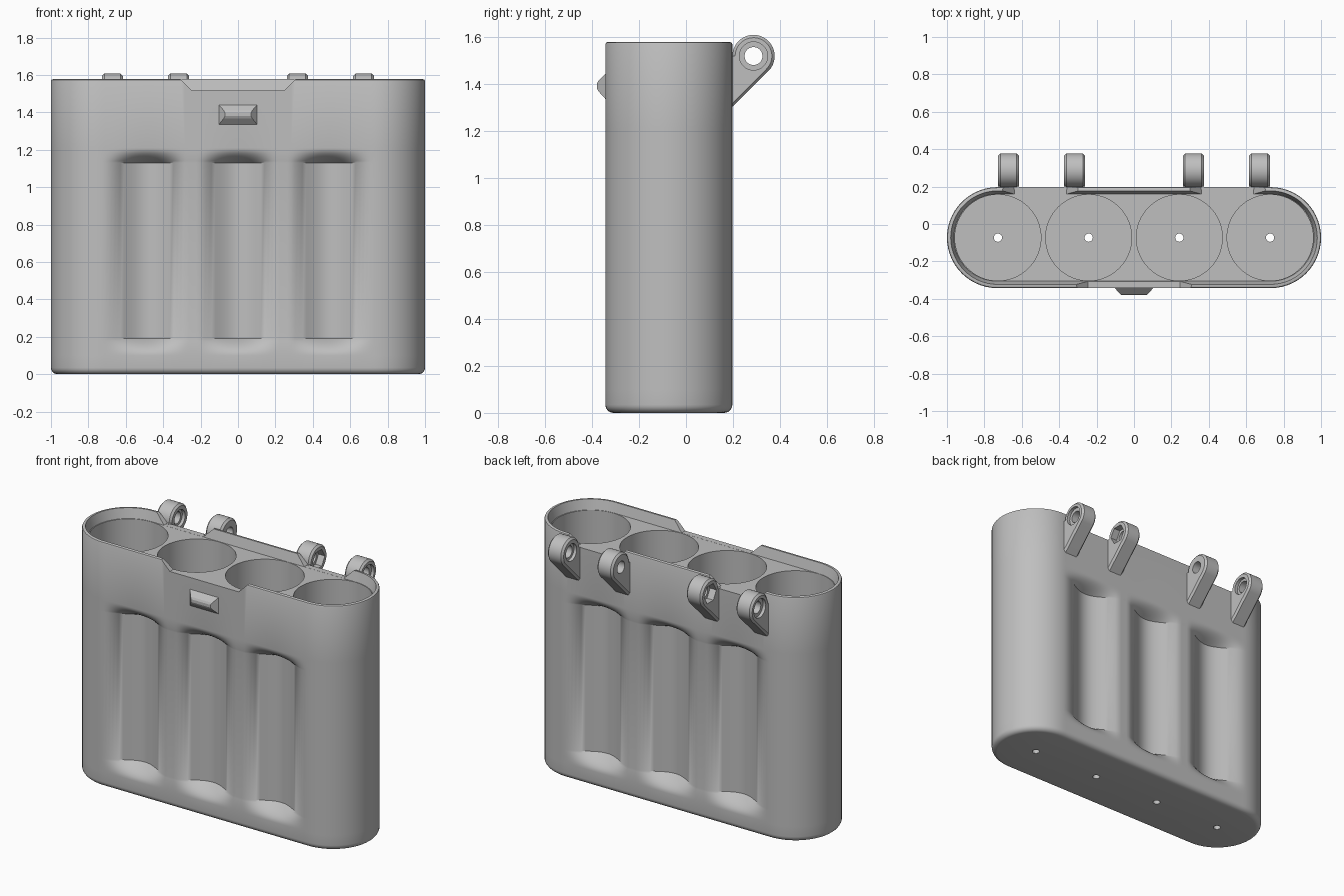
import bpy, bmesh
from math import sin, cos, pi, radians

if "Cube" in bpy.data.objects:
    bpy.data.objects.remove(bpy.data.objects["Cube"], do_unlink=True)

grey = bpy.data.materials.new("light grey plastic")
grey.use_nodes = True
colour = (0.52, 0.52, 0.52, 1)
grey.diffuse_color = colour
grey.node_tree.nodes["Principled BSDF"].inputs["Base Color"].default_value = colour

CY = -0.073      # centre line of the body in y
RAD = 0.27       # radius of the rounded ends
END = 0.73       # x where the rounded ends start
PITCH = 0.485    # spacing of the wells
FLOOR, TOP = 1.515, 1.577


def loft(name, rings):
    """Skin a list of equal-sized point rings and cap both ends."""
    bm = bmesh.new()
    loops = [[bm.verts.new(p) for p in ring] for ring in rings]
    n = len(loops[0])
    for a, b in zip(loops, loops[1:]):
        for i in range(n):
            j = (i + 1) % n
            bm.faces.new((a[i], a[j], b[j], b[i]))
    bm.faces.new(loops[0])
    bm.faces.new(loops[-1])
    bmesh.ops.recalc_face_normals(bm, faces=bm.faces)
    mesh = bpy.data.meshes.new(name)
    bm.to_mesh(mesh)
    bm.free()
    mesh.materials.append(grey)
    obj = bpy.data.objects.new(name, mesh)
    bpy.context.collection.objects.link(obj)
    return obj


def activate(obj):
    bpy.ops.object.select_all(action='DESELECT')
    obj.select_set(True)
    bpy.context.view_layer.objects.active = obj


def cut(obj, cutter):
    """Subtract the cutter, then discard it."""
    cutter.hide_render = True
    activate(obj)
    mod = obj.modifiers.new("cut", 'BOOLEAN')
    mod.operation, mod.solver, mod.object = 'DIFFERENCE', 'EXACT', cutter
    bpy.ops.object.modifier_apply(modifier=mod.name)
    bpy.data.objects.remove(cutter, do_unlink=True)


def smooth(obj):
    activate(obj)
    bpy.ops.object.shade_smooth_by_angle(angle=radians(32))


def groove(x, z):
    """Depth of the scalloped grip between neighbouring wells."""
    if abs(x) >= 1.5 * PITCH:
        return 0
    depth = 0.09 * cos(pi * x / PITCH) ** 2
    if abs(x) < PITCH:
        depth = max(depth, 0.006)
    fade = max((z - 1.13) / 0.08, (0.19 - z) / 0.09, 0)
    return depth * max(0, 1 - fade) ** 2


def stadium(r, z, grooved=False):
    """Ring with straight front and back and round ends."""
    arc, line = 28, 72
    pts = []
    for side in (-1, 1):
        for i in range(line):
            x = -side * END * (1 - 2 * i / line) * -1
            x = side * END * (1 - 2 * i / line)
            y = r - (groove(x, z) if grooved else 0)
            pts.append((x, CY + side * y, z))
        for i in range(arc):
            a = pi * i / arc
            pts.append((-side * (END + r * sin(a)), CY + side * r * cos(a), z))
    return pts


# Body: rounded base, grooved sides, thin rim around a sunken deck
rings = []
for i in range(7):
    a = pi / 2 * i / 6
    rings.append(stadium(RAD - 0.035 * (1 - sin(a)), 0.035 * (1 - cos(a))))
for i in range(9):
    rings.append(stadium(RAD, 0.10 + 0.09 * i / 8, True))
for i in range(9):
    rings.append(stadium(RAD, 1.13 + 0.08 * i / 8, True))
rings += [stadium(RAD, TOP - 0.01), stadium(RAD - 0.003, TOP - 0.003),
          stadium(RAD - 0.01, TOP), stadium(0.25, TOP), stadium(0.233, FLOOR)]
body = loft("body", rings)


def circle(r, z, x, n=64):
    return [(x + r * cos(2 * pi * i / n), CY + r * sin(2 * pi * i / n), z) for i in range(n)]


# Four round wells, each with a small drain hole
for k in (-1.5, -0.5, 0.5, 1.5):
    x = k * PITCH
    cut(body, loft("well_cutter", [circle(0.022, -0.1, x), circle(0.022, 0.05, x),
                                   circle(0.23, 0.05, x), circle(0.23, 1.8, x)]))


def notch(x0, x1, y0, y1):
    """Gap in the rim with sloping ends."""
    z0, z1, s = FLOOR + 0.0005, FLOOR + 0.1, 0.1
    shape = [(x0, z0), (x1, z0), (x1 + s, z1), (x0 - s, z1)]
    cut(body, loft("notch_cutter", [[(x, y, z) for x, z in shape] for y in (y0, y1)]))


notch(-0.245, 0.245, -0.5, -0.25)
for x0, x1 in ((-0.64, -0.36), (0.36, 0.64)):
    notch(x0, x1, 0.1, 0.5)
smooth(body)

# Latch bump on the front
latch = []
for off, w, z0, z1 in ((-0.01, 0.102, 1.335, 1.44), (0, 0.102, 1.335, 1.44),
                       (0.03, 0.076, 1.368, 1.41), (0.036, 0.07, 1.38, 1.398)):
    y = CY - RAD - off
    latch.append([(-w, y, z0), (w, y, z0), (w, y, z1), (-w, y, z1)])
loft("front_latch", latch)

# Hinge lugs on the back
PY, PZ = 0.287, 1.517


def lug_ring(x, inset):
    r = 0.09 - inset
    pts = []
    for i in range(37):
        a = radians(-45 + 225 * i / 36)
        pts.append((x, PY + r * cos(a), PZ + r * sin(a)))
    foot = PZ - (PY - 0.185) - r * 2 ** 0.5
    return pts + [(x, 0.185, PZ), (x, 0.185, foot)]


def bore(lug, steps, n=40):
    """Cut a stepped hole along x from (x, radius) pairs."""
    cut(lug, loft("bore_cutter", [[(x, PY + r * cos(2 * pi * i / n), PZ + r * sin(2 * pi * i / n))
                                   for i in range(n)] for x, r in steps]))


for side, word in ((1, "left"), (-1, "right")):
    for place, x0, x1 in (("inner", 0.262, 0.374), ("outer", 0.616, 0.727)):
        b = 0.012
        lug = loft(f"{word}_{place}_hinge_lug",
                   [lug_ring(side * x, inset) for x, inset in
                    ((x0, b), (x0 + b, 0), (x1 - b, 0), (x1, b))])
        bore(lug, [(side * (x0 - 0.1), 0.038), (side * (x1 + 0.1), 0.038)])
        if place == "inner":
            # hexagonal nut pocket
            bore(lug, [(side * (x1 - 0.045), 0.062), (side * (x1 + 0.1), 0.062)], 6)
        else:
            # recess on each face of the outer lug
            bore(lug, [(side * (x1 - 0.02), 0.06), (side * (x1 + 0.1), 0.06)])
            bore(lug, [(side * (x0 - 0.1), 0.055), (side * (x0 + 0.02), 0.055)])
        smooth(lug)
